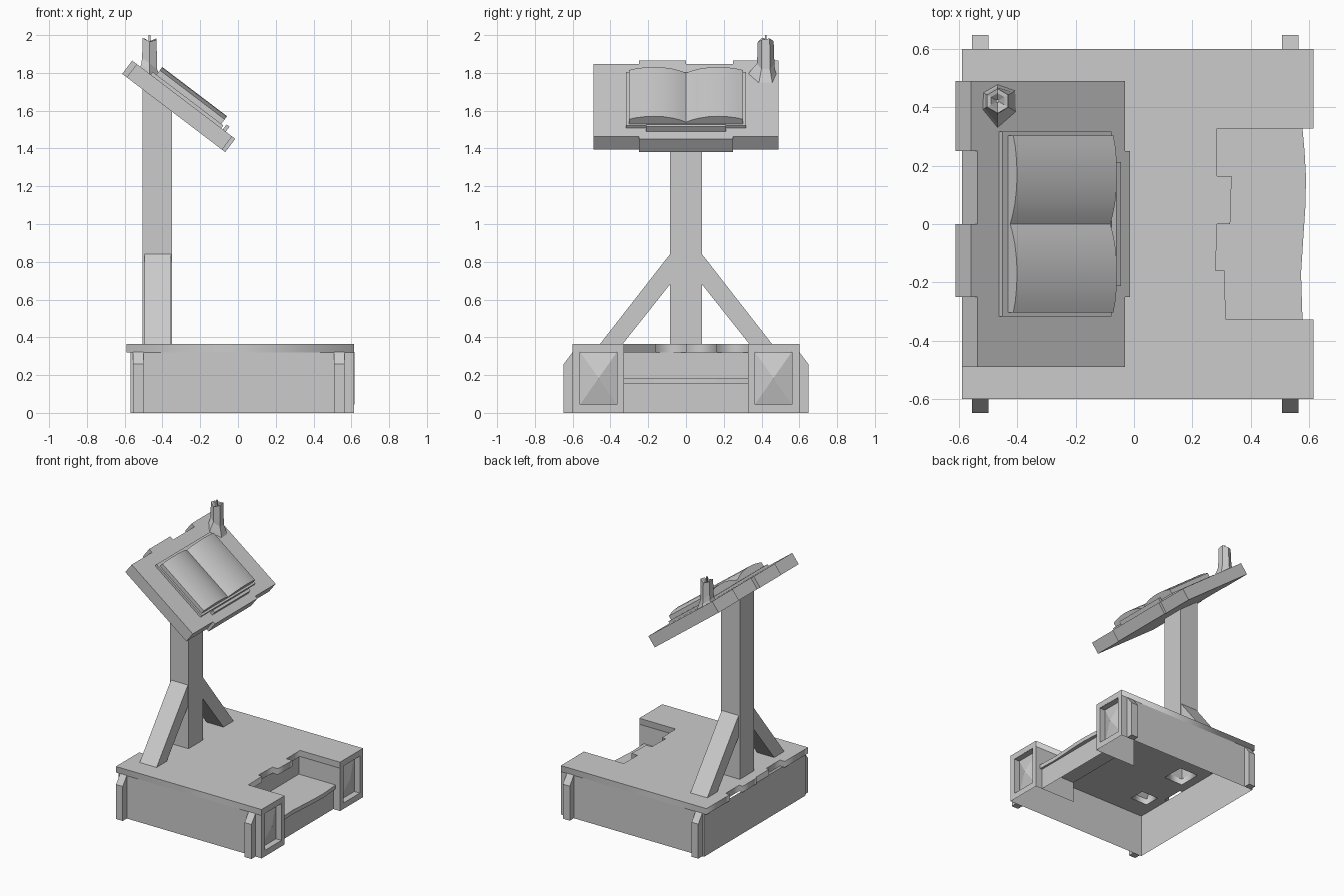
import bpy, bmesh
from math import sin, cos, radians, pi
from mathutils import Matrix, Vector

if "Cube" in bpy.data.objects:
    bpy.data.objects.remove(bpy.data.objects["Cube"])

# slope frame of the desk top: local x runs down the slope, z is its normal
TILT = Matrix.Translation((-0.56, 0, 1.865)) @ Matrix.Rotation(radians(37.2), 4, 'Y')


def make(name, verts, faces, mat=None, closed=True):
    bm = bmesh.new()
    vs = [bm.verts.new(v) for v in verts]
    for f in faces:
        bm.faces.new([vs[i] for i in f])
    if closed:
        bmesh.ops.recalc_face_normals(bm, faces=bm.faces)
    me = bpy.data.meshes.new(name)
    bm.to_mesh(me)
    bm.free()
    if mat:
        me.transform(mat)
    ob = bpy.data.objects.new(name, me)
    bpy.context.collection.objects.link(ob)
    return ob


def prism(name, pts, lo, hi, axis='z', mat=None, skip=()):
    """Extrude a 2D outline along an axis; skip leaves side faces open."""
    put = {'x': lambda p, h: (h, p[0], p[1]),
           'y': lambda p, h: (p[0], h, p[1]),
           'z': lambda p, h: (p[0], p[1], h)}[axis]
    n = len(pts)
    verts = [put(p, lo) for p in pts] + [put(p, hi) for p in pts]
    faces = [(i, (i + 1) % n, (i + 1) % n + n, i + n) for i in range(n) if i not in skip]
    faces += [tuple(range(n))[::-1], tuple(range(n, 2 * n))]
    return make(name, verts, faces, mat)


def rect(x0, x1, y0, y1):
    return [(x0, y0), (x1, y0), (x1, y1), (x0, y1)]


def sheet(name, x0, y0, x1, y1, z0, z1):
    return make(name, [(x0, y0, z0), (x1, y1, z0), (x1, y1, z1), (x0, y0, z1)],
                [(0, 1, 2, 3)], closed=False)


# deck: uneven plank ends, with openings under the pole and braces
outline = [(-.59, -.6), (.615, -.6), (.615, -.327), (.315, -.327), (.31, -.16),
           (.28, -.16), (.285, 0), (.33, 0), (.335, .165), (.285, .165),
           (.285, .327), (.615, .327), (.615, .6), (-.59, .6),
           (-.59, .325), (-.555, .325), (-.555, .165), (-.585, .165), (-.585, 0),
           (-.575, 0), (-.575, -.16), (-.55, -.16), (-.55, -.325), (-.59, -.325)]
holes = [rect(-.505, -.35, -.085, .085), rect(-.495, -.355, .335, .455),
         rect(-.495, -.355, -.455, -.335)]
cu = bpy.data.curves.new("deck", 'CURVE')
cu.dimensions, cu.fill_mode, cu.extrude = '2D', 'BOTH', 0.0225
for loop in [outline] + holes:
    sp = cu.splines.new('POLY')
    sp.points.add(len(loop) - 1)
    for q, p in zip(sp.points, loop):
        q.co = (p[0], p[1], 0, 1)
    sp.use_cyclic_u = True
deck = bpy.data.objects.new("deck", cu)
deck.location.z = 0.3425
bpy.context.collection.objects.link(deck)
bpy.context.view_layer.objects.active = deck
deck.select_set(True)
bpy.ops.object.convert(target='MESH')
deck.select_set(False)

# open-bottomed base walls and risers
sheet("rear_wall", -.57, .6, -.57, -.6, 0, .32)
sheet("upper_riser", .275, -.327, .275, .327, .17, .32)
sheet("lower_riser", .56, -.327, .56, .327, 0, .155)

# step with a worn front edge
prism("step", [(.275, -.327), (.578, -.327), (.573, -.17), (.58, -.06), (.588, .06),
               (.59, .16), (.585, .25), (.578, .327), (.275, .327)], .155, .185)

for s, side in ((1, "left"), (-1, "right")):
    sheet(side + "_side_wall", -.57, s * .6, .615, s * .6, 0, .32)
    sheet(side + "_step_cheek", .275, s * .327, .615, s * .327, 0, .32)

    # front frame with a recessed pyramid panel
    loops = [(.6155, .327, .6, 0, .365), (.6155, .365, .56, .045, .322),
             (.57, .365, .56, .045, .322)]
    verts = [(x, s * y, z) for x, a, b, c, d in loops for y, z in rect(a, b, c, d)]
    verts.append((.605, s * .4625, .184))
    faces = [(k + i, k + (i + 1) % 4, k + 4 + (i + 1) % 4, k + 4 + i)
             for k in (0, 4) for i in range(4)]
    faces += [(8 + i, 8 + (i + 1) % 4, 12) for i in range(4)]
    if s < 0:
        faces = [f[::-1] for f in faces]
    make(side + "_front_panel", verts, faces, closed=False)

    # buttress battens on the side walls
    for x0, x1 in ((-.555, -.5), (.508, .565)):
        prism(side + "_batten", [(s * .6, 0), (s * .648, 0), (s * .648, .258), (s * .6, .322)],
              x0, x1, 'x')

    # diagonal brace, open underneath
    prism(side + "_brace", [(s * .335, .365), (s * .455, .365), (s * .085, .84), (s * .085, .68)],
          -.495, -.355, 'x', skip=(0,))

# pole, cut to the slope at the top and open underneath
prism("pole", [(-.505, .365), (-.35, .365), (-.35, 1.63), (-.505, 1.75)], -.085, .085, 'y',
      skip=(0,))

# tilted desk top with staggered planks
prism("desk_top", [(.03, -.49), (.664, -.49), (.664, -.25), (.685, -.25), (.685, 0),
                   (.685, .25), (.664, .25), (.664, .49), (0, .49), (0, .25),
                   (.03, .25), (.03, 0), (0, 0), (0, -.25), (.03, -.25)],
      -.088, 0, mat=TILT)
prism("book_ledge", rect(.602, .622, -.212, .212), -.005, .033, mat=TILT)

# open book: cover and arched pages
prism("book_cover", rect(.122, .592, -.318, .318), -.003, .018, mat=TILT)
arch = [(0, .03), (.03, .044), (.07, .057), (.12, .066), (.17, .069), (.22, .066),
        (.265, .059), (.303, .048), (.303, .015)]
profile = [(-y, n) for y, n in arch[:0:-1]] + arch
pages = prism("book_pages", profile, .147, .578, 'x', mat=TILT)
bpy.context.view_layer.objects.active = pages
pages.select_set(True)
bpy.ops.object.shade_smooth_by_angle(angle=radians(25))
pages.select_set(False)

# six-sided candle with melted foot and hollow uneven rim
cx, cy = -.468, .422
foot = [.072, .058, .058, .06, .094, .075]
rim = [1.982, 1.968, 1.978, 1.985, 1.965, 1.975]
verts = []
for k in range(5):
    for i in range(6):
        a = pi / 6 + i * pi / 3
        r = (foot[i], foot[i] * .85, .046, .042, .027)[k]
        x, y = cx + r * cos(a), cy + r * sin(a)
        base = 1.86 - .759 * (x + .56)
        z = (base, base + .022, base + .06, rim[i], rim[i] - .004)[k]
        verts.append((x, y, z))
verts.append((cx, cy, 1.945))
faces = [(k * 6 + i, k * 6 + (i + 1) % 6, k * 6 + 6 + (i + 1) % 6, k * 6 + 6 + i)
         for k in range(4) for i in range(6)]
faces += [(24 + i, 24 + (i + 1) % 6, 30) for i in range(6)] + [(5, 4, 3, 2, 1, 0)]
make("candle", verts, faces)
prism("candle_wick", rect(cx - .005, cx + .005, cy - .005, cy + .005), 1.94, 2.0)
